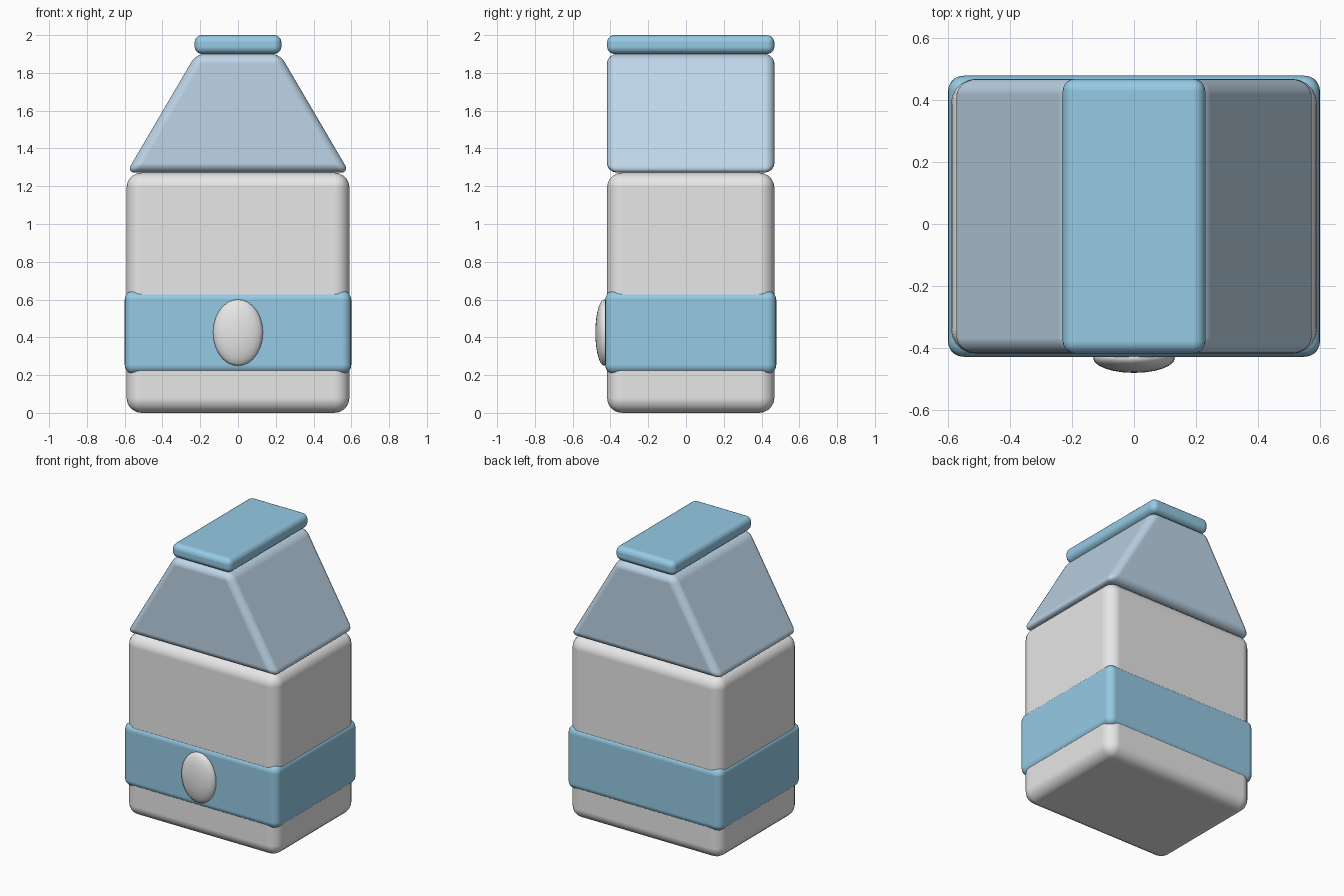
import bpy, bmesh
from mathutils import Matrix

if "Cube" in bpy.data.objects:
    bpy.data.objects.remove(bpy.data.objects["Cube"])

Y_MID = 0.025  # carton centre in depth; the front button balances it


def material(name, rgb):
    m = bpy.data.materials.new(name)
    m.diffuse_color = (*rgb, 1.0)
    m.use_nodes = True
    m.node_tree.nodes["Principled BSDF"].inputs["Base Color"].default_value = m.diffuse_color
    return m


grey = material("light grey", (0.80, 0.80, 0.80))
blue = material("sky blue", (0.30, 0.59, 0.78))
pale = material("pale blue", (0.515, 0.665, 0.80))


def add_object(name, bm, mat):
    for f in bm.faces:
        f.smooth = True
    me = bpy.data.meshes.new(name)
    bm.to_mesh(me)
    bm.free()
    me.materials.append(mat)
    ob = bpy.data.objects.new(name, me)
    bpy.context.collection.objects.link(ob)
    return ob


def rounded_block(name, half_x, half_y, z0, z1, radius, mat, top_half_x=None):
    """Bevelled box, optionally narrowing in x towards the top."""
    top_half_x = top_half_x or half_x
    bm = bmesh.new()
    bmesh.ops.create_cube(bm, size=2)
    for v in bm.verts:
        top = v.co.z > 0
        v.co.x *= top_half_x if top else half_x
        v.co.y = v.co.y * half_y + Y_MID
        v.co.z = z1 if top else z0
    ob = add_object(name, bm, mat)
    bev = ob.modifiers.new("rounded edges", 'BEVEL')
    bev.width = radius
    bev.segments = 5
    bev.limit_method = 'NONE'
    bev.harden_normals = True
    return ob


# Carton body, sloped roof, top ridge and label band
rounded_block("carton_body", 0.59, 0.443, 0.0, 1.272, 0.08, grey)
rounded_block("sloped_roof", 0.59, 0.443, 1.272, 1.90, 0.05, pale, top_half_x=0.222)
rounded_block("top_ridge", 0.23, 0.443, 1.90, 2.0, 0.04, blue)
rounded_block("label_band", 0.60, 0.453, 0.205, 0.648, 0.05, blue)

# Oval button on the front of the band
bm = bmesh.new()
bmesh.ops.create_uvsphere(bm, u_segments=24, v_segments=14, radius=1)
bmesh.ops.transform(bm, verts=bm.verts,
                    matrix=Matrix.Translation((0, -0.432, 0.425)) @ Matrix.Diagonal((0.132, 0.048, 0.176, 1)))
add_object("oval_button", bm, grey)
